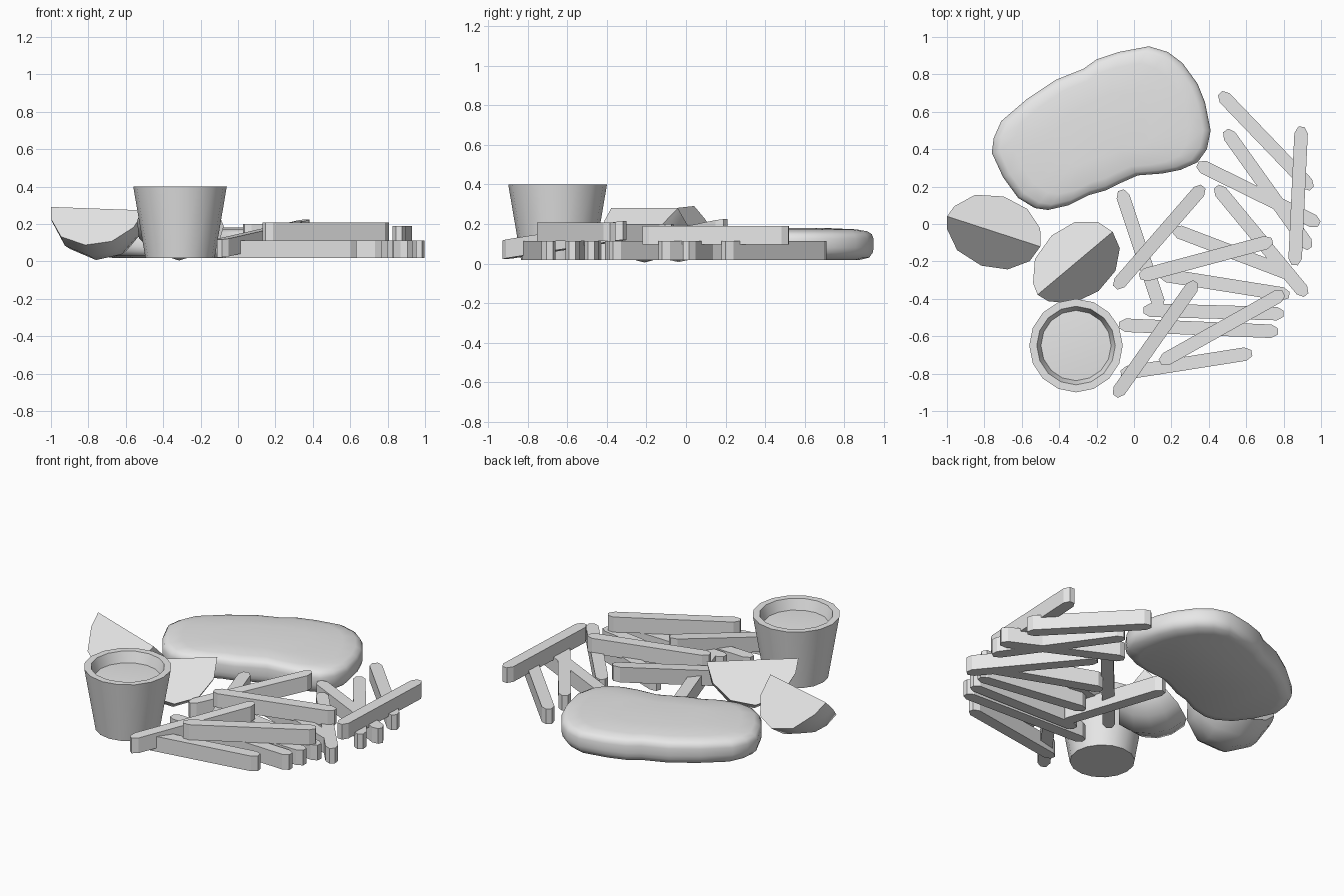
import bpy, bmesh, math
from mathutils import Vector, Matrix

cube = bpy.data.objects.get("Cube")
if cube:
    bpy.data.objects.remove(cube, do_unlink=True)

grey = bpy.data.materials.new("plain_grey")
grey.use_nodes = True
colour = (0.8, 0.8, 0.8, 1)
grey.diffuse_color = colour
grey.node_tree.nodes["Principled BSDF"].inputs["Base Color"].default_value = colour


def make_object(name, bm, smooth_angle=None):
    """Turn a bmesh into a finished object."""
    bmesh.ops.remove_doubles(bm, verts=bm.verts, dist=0.0001)
    bmesh.ops.recalc_face_normals(bm, faces=bm.faces)
    mesh = bpy.data.meshes.new(name)
    bm.to_mesh(mesh)
    bm.free()
    mesh.materials.append(grey)
    obj = bpy.data.objects.new(name, mesh)
    bpy.context.collection.objects.link(obj)
    if smooth_angle:
        bpy.ops.object.select_all(action="DESELECT")
        bpy.context.view_layer.objects.active = obj
        obj.select_set(True)
        bpy.ops.object.shade_smooth_by_angle(angle=math.radians(smooth_angle))
    return obj


def loft(bm, rings, closed=True):
    """Bridge a list of equally long rings of points with faces."""
    rows = [[bm.verts.new(p) for p in ring] for ring in rings]
    for low, high in zip(rows, rows[1:]):
        count = len(low)
        for i in range(count if closed else count - 1):
            j = (i + 1) % count
            bm.faces.new((low[i], low[j], high[j], high[i]))
    return rows


# Fillet: a bean-shaped outline with a rounded edge
outline = [(-.76, .38), (-.75, .46), (-.71, .55), (-.57, .67), (-.42, .77),
           (-.27, .83), (-.2, .88), (-.08, .92), (.08, .95), (.18, .92),
           (.26, .86), (.34, .75), (.38, .65), (.41, .5), (.39, .4),
           (.34, .33), (.25, .29), (.15, .27), (.02, .26), (-.07, .22),
           (-.15, .18), (-.24, .155), (-.35, .1), (-.46, .075),
           (-.53, .085), (-.62, .14), (-.7, .25)]
middle = Vector((-.17, .5))
layers = [(.84, .018), (.95, .03), (.99, .055), (1, .08), (1, .125),
          (.98, .148), (.93, .163), (.8, .173), (.45, .18)]
bm = bmesh.new()
rings = []
for scale, z in layers:
    flat = [middle + (Vector(p) - middle) * scale for p in outline]
    rings.append([(p.x, p.y, z) for p in flat])
rows = loft(bm, rings)
bm.faces.new(rows[0])
bm.faces.new(rows[-1])
make_object("fillet", bm, 50)


# Dip pot: tapered cup with a thick rim, and the dip inside it
def ring(radius, z, sides=16):
    turn = math.tau / sides
    return [(-.31 + radius * math.cos(i * turn),
             -.65 + radius * math.sin(i * turn), z) for i in range(sides)]


bm = bmesh.new()
rows = loft(bm, [ring(r, z) for r, z in
                 [(.185, .018), (.25, .4), (.21, .4), (.175, .3)]])
bm.faces.new(rows[0])
bm.faces.new(rows[-1])
make_object("dip_pot", bm, 35)

bm = bmesh.new()
rows = loft(bm, [ring(r, z) for r, z in [(.175, .3), (.188, .336), (.1, .342)]])
bm.faces.new(rows[-1])
make_object("dip", bm, 60)


# Citrus wedges: a quarter-turn of a rounded profile hung below a straight ridge
def citrus_wedge(name, centre, heading, tilt):
    profile = [(-.262, 0), (-.24, .09), (-.15, .22), (0, .275),
               (.14, .24), (.235, .13), (.262, 0)]
    bm = bmesh.new()
    steps = 4
    slices = []
    for k in range(steps + 1):
        a = math.radians(-45 + 90 * k / steps)
        slices.append([(t, r * math.sin(a), -r * math.cos(a)) for t, r in profile])
    rows = loft(bm, slices, closed=False)
    bm.faces.new(rows[0])
    bm.faces.new(rows[-1])
    place = (Matrix.Translation(centre)
             @ Matrix.Rotation(math.radians(heading), 4, "Z")
             @ Matrix.Rotation(math.radians(tilt), 4, "Y"))
    bm.transform(place)
    make_object(name, bm, 40)


citrus_wedge("citrus_wedge_left", (-.75, -.04, .282), -18, 2)
citrus_wedge("citrus_wedge_right", (-.315, -.21, .28), 40, 0)


# Chips: square sticks with chamfered ends, given by two ends and their heights
def chip(name, start, end, z_start=.018, z_end=None, width=.072, height=.095):
    z_end = z_start if z_end is None else z_end
    a, b = Vector((*start, z_start)), Vector((*end, z_end))
    along = (b - a).normalized()
    side = Vector((-along.y, along.x, 0)).normalized() * width / 2
    cut = along * .035
    plan = [a + side * .45, a + cut + side, b - cut + side, b + side * .45,
            b - side * .45, b - cut - side, a + cut - side, a - side * .45]
    bm = bmesh.new()
    rows = loft(bm, [plan, [p + Vector((0, 0, height)) for p in plan]])
    bm.faces.new(rows[0])
    bm.faces.new(rows[1])
    make_object(name, bm)


lower = [((.46, .7), (.95, .19)), ((.49, .5), (.94, -.13)),
         ((.34, .32), (.99, 0)), ((.44, .2), (.92, -.38)),
         ((-.07, .18), (.14, -.45)), ((.21, -.03), (.84, -.27)),
         ((.14, -.27), (.83, -.38)), ((.05, -.46), (.8, -.48)),
         ((-.08, -.54), (.77, -.575)), ((-.07, -.8), (.63, -.69))]
for i, (start, end) in enumerate(lower):
    chip(f"lower_chip_{i + 1}", start, end)

upper = [((.895, .52), (.86, -.22), .095), ((.03, -.28), (.74, -.09), .105),
         ((.14, -.74), (.8, -.37), .113)]
for i, (start, end, z) in enumerate(upper):
    chip(f"upper_chip_{i + 1}", start, end, z)

leaning = [((-.1, -.34), (.37, .2), .02, .13), ((-.1, -.92), (.33, -.31), .022, .12)]
for i, (start, end, low, high) in enumerate(leaning):
    chip(f"leaning_chip_{i + 1}", start, end, low, high)
